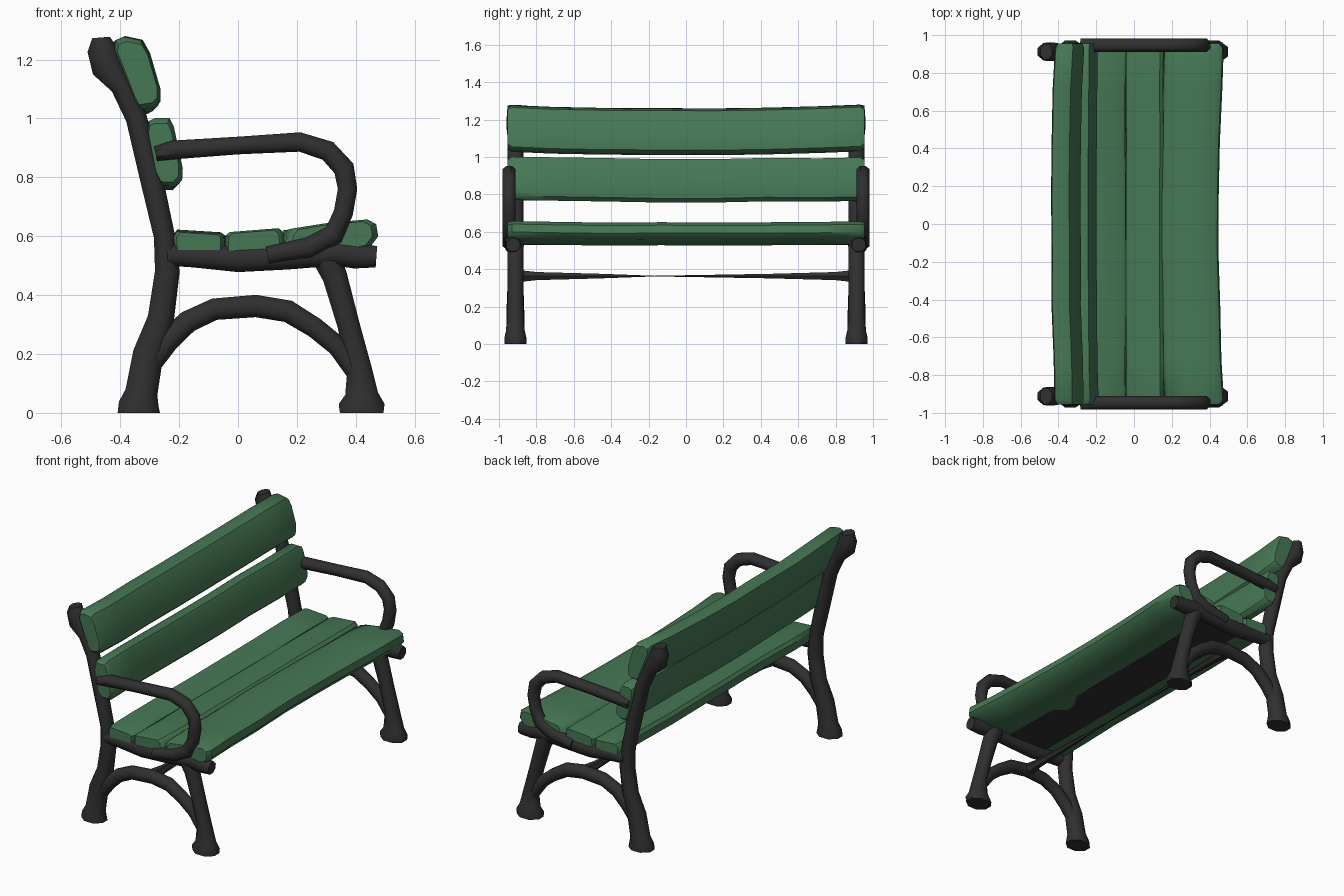
import bpy, bmesh, math, random
from mathutils import Vector

random.seed(4)


def material(name, rgb):
    m = bpy.data.materials.new(name)
    m.diffuse_color = (*rgb, 1)
    return m


GREEN = material("green painted wood", (0.062, 0.188, 0.09))
BLACK = material("black iron", (0.029, 0.029, 0.03))


def loft(name, rings, mat, angle):
    """Skin a list of equal-length vertex rings and cap both ends."""
    bm = bmesh.new()
    rows = [[bm.verts.new(p) for p in ring] for ring in rings]
    n = len(rows[0])
    for a, b in zip(rows, rows[1:]):
        for i in range(n):
            j = (i + 1) % n
            bm.faces.new((a[i], a[j], b[j], b[i]))
    bm.faces.new(rows[0])
    bm.faces.new(rows[-1])
    bmesh.ops.recalc_face_normals(bm, faces=bm.faces)
    me = bpy.data.meshes.new(name)
    bm.to_mesh(me)
    bm.free()
    me.materials.append(mat)
    ob = bpy.data.objects.new(name, me)
    bpy.context.collection.objects.link(ob)
    bpy.ops.object.select_all(action='DESELECT')
    ob.select_set(True)
    bpy.context.view_layer.objects.active = ob
    bpy.ops.object.shade_smooth_by_angle(angle=math.radians(angle))
    return ob


def bar(name, pts, y, width):
    """Eight-sided iron bar along (x, z, radius) points in a side plane."""
    rings = []
    for i, (x, z, r) in enumerate(pts):
        a, b = pts[max(i - 1, 0)], pts[min(i + 1, len(pts) - 1)]
        t = Vector((b[0] - a[0], 0, b[1] - a[1])).normalized()
        n = Vector((-t.z, 0, t.x))
        w = max(width, min(r * 0.9, width * 1.4))
        ring = []
        for k in range(8):
            ang = math.pi / 8 + k * math.pi / 4
            ring.append(Vector((x, y, z)) + n * r * 1.08 * math.cos(ang)
                        + Vector((0, w * 1.08 * math.sin(ang), 0)))
        rings.append(ring)
    return loft(name, rings, BLACK, 50)


def plank(name, profile, bow=(0, 0), half=0.955):
    """Worn plank: (x, z) profile run along y, bowed toward the middle."""
    cx = sum(p[0] for p in profile) / len(profile)
    cz = sum(p[1] for p in profile) / len(profile)
    rings = []
    stations = [-1, -0.975, -0.75, -0.45, -0.15, 0.15, 0.45, 0.75, 0.975, 1]
    for s in stations:
        k = 0.86 if abs(s) == 1 else 1.0
        f = 1 - s * s
        dx = bow[0] * f + random.uniform(-0.003, 0.003)
        dz = bow[1] * f + random.uniform(-0.003, 0.003)
        rings.append([(cx + (x - cx) * k + dx, s * half, cz + (z - cz) * k + dz)
                      for x, z in profile])
    return loft(name, rings, GREEN, 40)


# Cast iron side frames
for side, s in (("left", -1), ("right", 1)):
    y = 0.912 * s
    bar(side + "_rear_leg_and_back_post", [
        (-0.337, 0, 0.072), (-0.337, 0.03, 0.068), (-0.328, 0.07, 0.055),
        (-0.305, 0.2, 0.052), (-0.262, 0.32, 0.045), (-0.24, 0.48, 0.042),
        (-0.25, 0.6, 0.036), (-0.295, 0.8, 0.039), (-0.345, 1.0, 0.036),
        (-0.395, 1.11, 0.038), (-0.445, 1.175, 0.054), (-0.462, 1.235, 0.05),
        (-0.465, 1.275, 0.03)], y, 0.042)
    bar(side + "_front_leg", [
        (0.42, 0, 0.074), (0.42, 0.03, 0.078), (0.42, 0.065, 0.056),
        (0.412, 0.15, 0.042), (0.375, 0.3, 0.038), (0.33, 0.46, 0.042),
        (0.295, 0.54, 0.05)], y, 0.042)
    bar(side + "_leg_arch", [
        (-0.29, 0.18, 0.04), (-0.24, 0.245, 0.04), (-0.17, 0.31, 0.038),
        (-0.08, 0.352, 0.037), (0.06, 0.363, 0.038), (0.17, 0.345, 0.038),
        (0.26, 0.29, 0.035), (0.34, 0.225, 0.035), (0.395, 0.14, 0.03)],
        y, 0.035)
    bar(side + "_seat_rail", [
        (-0.24, 0.535, 0.035), (-0.15, 0.532, 0.038), (0, 0.523, 0.045),
        (0.17, 0.532, 0.045), (0.33, 0.545, 0.045), (0.4, 0.535, 0.045),
        (0.47, 0.53, 0.036)], y + 0.012 * s, 0.036)
    bar(side + "_armrest", [
        (-0.28, 0.88, 0.025), (-0.22, 0.893, 0.032), (0, 0.908, 0.03),
        (0.21, 0.92, 0.033), (0.305, 0.89, 0.035), (0.36, 0.83, 0.036),
        (0.372, 0.76, 0.033), (0.358, 0.68, 0.033), (0.325, 0.605, 0.036),
        (0.24, 0.56, 0.036), (0.1, 0.535, 0.03)], 0.946 * s, 0.035)

    # Stretcher rod that tapers toward the middle
    rings = []
    for yy, r in ((0.9, 0.038), (0.8, 0.025), (0.45, 0.014), (0.17 * -s, 0.002)):
        rings.append([(0.05 + r * math.cos(a * math.pi / 3), yy * s,
                       0.363 + r * math.sin(a * math.pi / 3)) for a in range(6)])
    loft(side + "_stretcher", rings, BLACK, 50)

# Seat planks
plank("seat_rear_plank", [
    (-0.215, 0.55), (-0.22, 0.6), (-0.205, 0.62), (-0.06, 0.611),
    (-0.045, 0.6), (-0.045, 0.545)])
plank("seat_middle_plank", [
    (-0.046, 0.545), (-0.043, 0.6), (-0.03, 0.612), (0.135, 0.625),
    (0.153, 0.61), (0.16, 0.54)])
plank("seat_front_plank", [
    (0.158, 0.54), (0.165, 0.605), (0.185, 0.627), (0.3, 0.645),
    (0.44, 0.658), (0.47, 0.642), (0.477, 0.6), (0.45, 0.565),
    (0.33, 0.535)], (-0.028, -0.008))

# Dark iron strip below the seat
loft("seat_under_strip", [
    [(-0.07, v, 0.55), (0.2, v, 0.55), (0.2, v, 0.53), (-0.07, v, 0.535)]
    for v in (-0.9, 0.9)], BLACK, 30)

# Backrest planks
plank("back_upper_plank", [
    (-0.42, 1.235), (-0.415, 1.265), (-0.385, 1.278), (-0.325, 1.265),
    (-0.3, 1.22), (-0.265, 1.1), (-0.265, 1.055), (-0.285, 1.035),
    (-0.335, 1.028), (-0.352, 1.06)], (-0.018, -0.018))
plank("back_lower_plank", [
    (-0.31, 0.96), (-0.305, 0.99), (-0.285, 1.0), (-0.235, 1.0),
    (-0.22, 0.97), (-0.19, 0.83), (-0.192, 0.79), (-0.215, 0.768),
    (-0.26, 0.77), (-0.28, 0.81)], (-0.008, -0.01))
